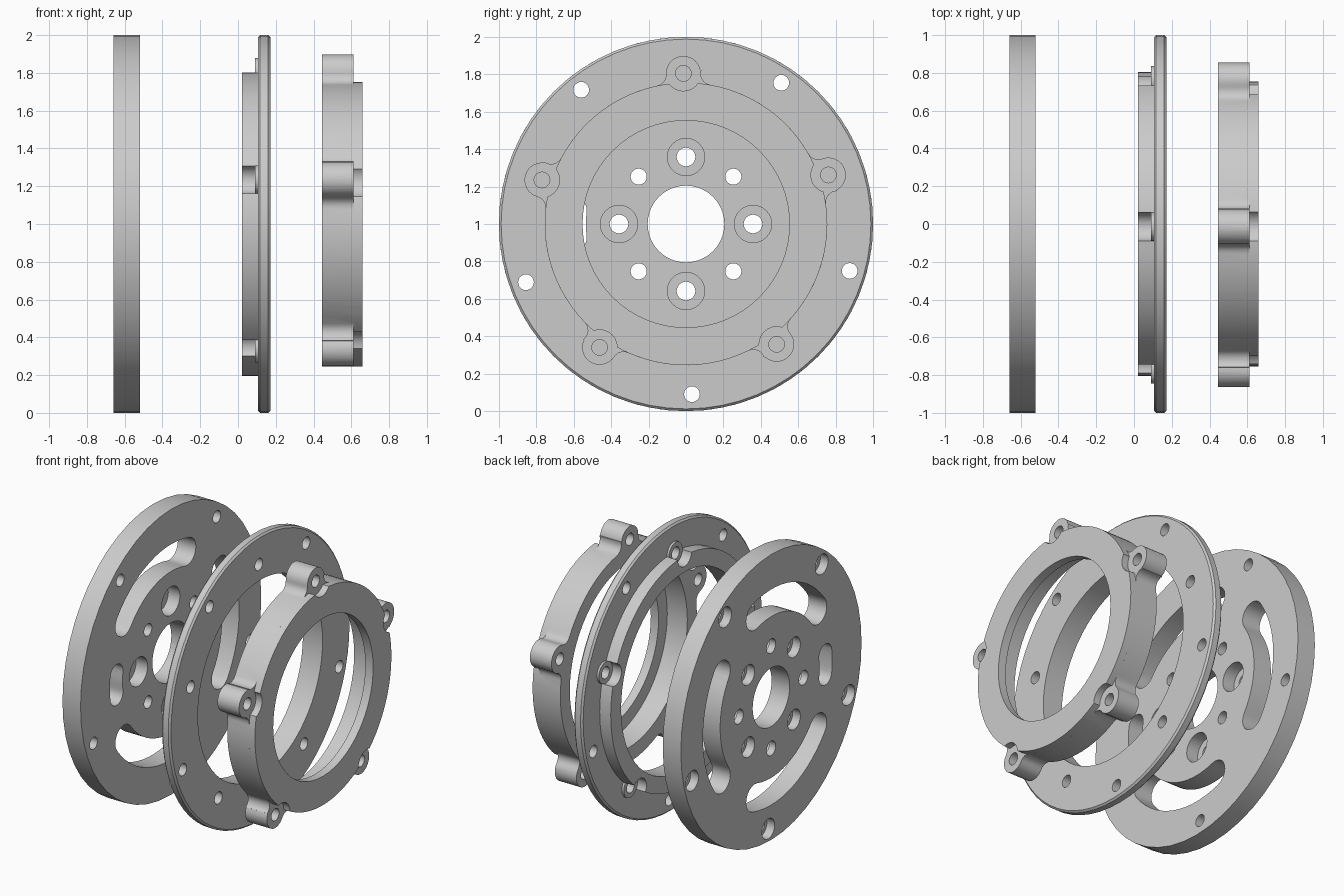
import bpy, bmesh
from math import sin, cos, pi, radians, acos, atan2, hypot

if "Cube" in bpy.data.objects:
    bpy.data.objects.remove(bpy.data.objects["Cube"])

LUG_R, RIM_R = 0.805, 0.91
LUG_ANGLES = [91 + 72 * k for k in range(5)]
RIM_ANGLES = [56 + 72 * k for k in range(5)]


def polar(r, deg):
    return r * cos(radians(deg)), r * sin(radians(deg))


def loft(bm, loops):
    """Join equal loops of points into a closed solid."""
    rings = [[bm.verts.new(p) for p in lp] for lp in loops]
    n = len(rings[0])
    for a, b in zip(rings, rings[1:]):
        for i in range(n):
            bm.faces.new((a[i], a[(i + 1) % n], b[(i + 1) % n], b[i]))
    bm.faces.new(rings[0][::-1])
    bm.faces.new(rings[-1])


def lathe(bm, profile, at=(0, 0), segs=24):
    """Solid turned round an x-parallel axis; profile holds (x, radius)."""
    loft(bm, [[(x, at[0] + r * cos(2 * pi * i / segs), 1 + at[1] + r * sin(2 * pi * i / segs))
               for i in range(segs)] for x, r in profile])


def prism(bm, outline, x0, x1):
    loft(bm, [[(x, y, 1 + z) for y, z in outline] for x in (x0, x1)])


def arc(c, r, a0, a1, n):
    return [(c[0] + r * cos(a0 + (a1 - a0) * i / n), c[1] + r * sin(a0 + (a1 - a0) * i / n))
            for i in range(n + 1)]


def slot(r, hw, a0, a1, n):
    """Curved slot outline with round ends, centred on radius r."""
    a0, a1 = radians(a0), radians(a1)
    e0, e1 = (r * cos(a0), r * sin(a0)), (r * cos(a1), r * sin(a1))
    return (arc((0, 0), r + hw, a0, a1, n) + arc(e1, hw, a1, a1 + pi, 10)[1:-1]
            + arc((0, 0), r - hw, a1, a0, n) + arc(e0, hw, a0 + pi, a0 + 2 * pi, 10)[1:-1])


def make(name, bm):
    bmesh.ops.recalc_face_normals(bm, faces=bm.faces[:])
    me = bpy.data.meshes.new(name)
    bm.to_mesh(me)
    bm.free()
    ob = bpy.data.objects.new(name, me)
    bpy.context.collection.objects.link(ob)
    return ob


def boolean(ob, bm, op='DIFFERENCE'):
    tool = make("cutter", bm)
    tool.hide_render = True
    m = ob.modifiers.new("cut", 'BOOLEAN')
    m.operation, m.solver, m.object = op, 'EXACT', tool
    bpy.context.view_layer.objects.active = ob
    bpy.ops.object.modifier_apply(modifier=m.name)
    bpy.data.objects.remove(tool)


def finish(ob):
    bpy.ops.object.select_all(action='DESELECT')
    ob.select_set(True)
    bpy.context.view_layer.objects.active = ob
    bpy.ops.object.shade_smooth_by_angle()


# back plate: slotted disc
bm = bmesh.new()
lathe(bm, [(-0.66, 1), (-0.52, 1)], segs=48)
plate = make("back_plate", bm)
bm = bmesh.new()
lathe(bm, [(-0.8, 0.205), (-0.4, 0.205)], segs=40)
for a in RIM_ANGLES:                       # rim holes, counterbored behind
    lathe(bm, [(-0.8, 0.07), (-0.60, 0.07), (-0.60, 0.042), (-0.4, 0.042)], polar(RIM_R, a))
for k in range(4):
    # nut pockets in front, screw holes counterbored behind
    lathe(bm, [(-0.8, 0.05), (-0.61, 0.05), (-0.61, 0.1), (-0.4, 0.1)], polar(0.358, 90 * k))
    lathe(bm, [(-0.8, 0.07), (-0.60, 0.07), (-0.60, 0.043), (-0.4, 0.043)],
          polar(0.358, 45 + 90 * k))
for mid in (0, 108, 252):                  # long slots
    prism(bm, slot(0.66, 0.095, mid - 34, mid + 34, 14), -0.8, -0.4)
prism(bm, slot(0.605, 0.07, 173, 187, 4), -0.8, -0.4)
boolean(plate, bm)
finish(plate)

# middle flange: rim with a raised ring behind
bm = bmesh.new()
lathe(bm, [(0.02, 0.805), (0.105, 0.805), (0.105, 0.988), (0.117, 1), (0.16, 1), (0.172, 0.988)],
      segs=64)
flange = make("middle_flange", bm)
bm = bmesh.new()
for a in LUG_ANGLES:                       # low pads round the screws
    lathe(bm, [(0.09, 0.075), (0.13, 0.075)], polar(LUG_R, a))
boolean(flange, bm, 'UNION')
bm = bmesh.new()
lathe(bm, [(-0.1, 0.69), (0.3, 0.69)], segs=64)
for a in LUG_ANGLES:                       # screw holes notched into the ring
    lathe(bm, [(-0.1, 0.076), (0.09, 0.076), (0.09, 0.042), (0.3, 0.042)], polar(LUG_R, a))
for a in RIM_ANGLES:
    lathe(bm, [(-0.1, 0.042), (0.3, 0.042)], polar(RIM_R, a))
boolean(flange, bm)
finish(flange)

# front ring: body with five filleted lugs
R, r, f, d = 0.755, 0.093, 0.06, LUG_R
spread = acos(((R + f) ** 2 + d * d - (r + f) ** 2) / (2 * d * (R + f)))
outline = []
for k in range(5):
    t = radians(19 + 72 * k)
    lug = (d * cos(t), d * sin(t))
    c0 = ((R + f) * cos(t - spread), (R + f) * sin(t - spread))
    c1 = ((R + f) * cos(t + spread), (R + f) * sin(t + spread))
    phi = atan2(c1[1] - lug[1], c1[0] - lug[0]) - t       # tangent angle on the lug
    phi = (phi + 2 * pi) % (2 * pi)
    e = (pi + spread - phi + pi) % (2 * pi) - pi          # fillet sweep
    outline += arc(c0, f, t - spread + pi, t - spread + pi + e if e < 0 else t - spread + pi - e, 6)
    outline += arc(lug, r, t - phi, t + phi, 16)[1:-1]
    s = t + phi + pi
    g = (t + spread + pi - s + pi) % (2 * pi) - pi
    outline += arc(c1, f, s, s + g, 6)
    outline += arc((0, 0), R, t + spread, t + radians(72) - spread, 12)[1:-1]
bm = bmesh.new()
prism(bm, outline, 0.445, 0.66)
ring = make("front_ring", bm)

# trim lugs down to their own height
top = make("trim", bmesh.new())
bpy.data.objects.remove(top)
bm = bmesh.new()
n = 90
loops = [[bm.verts.new((x, *(lambda p: (p[0], 1 + p[1]))(polar(q, 360 * i / n)))) for i in range(n)]
         for x, q in ((0.612, 0.755), (0.612, 1.2), (0.75, 1.2), (0.75, 0.755))]
for a, b in zip(loops, loops[1:] + loops[:1]):
    for i in range(n):
        bm.faces.new((a[i], a[(i + 1) % n], b[(i + 1) % n], b[i]))
boolean(ring, bm)

# stepped bore and recessed screw holes
bm = bmesh.new()
lathe(bm, [(0.3, 0.65), (0.60, 0.65), (0.60, 0.553), (0.8, 0.553)], segs=64)
for a in LUG_ANGLES:
    lathe(bm, [(0.3, 0.042), (0.612, 0.042), (0.612, 0.094), (0.8, 0.094)], polar(LUG_R, a))
boolean(ring, bm)
finish(ring)
